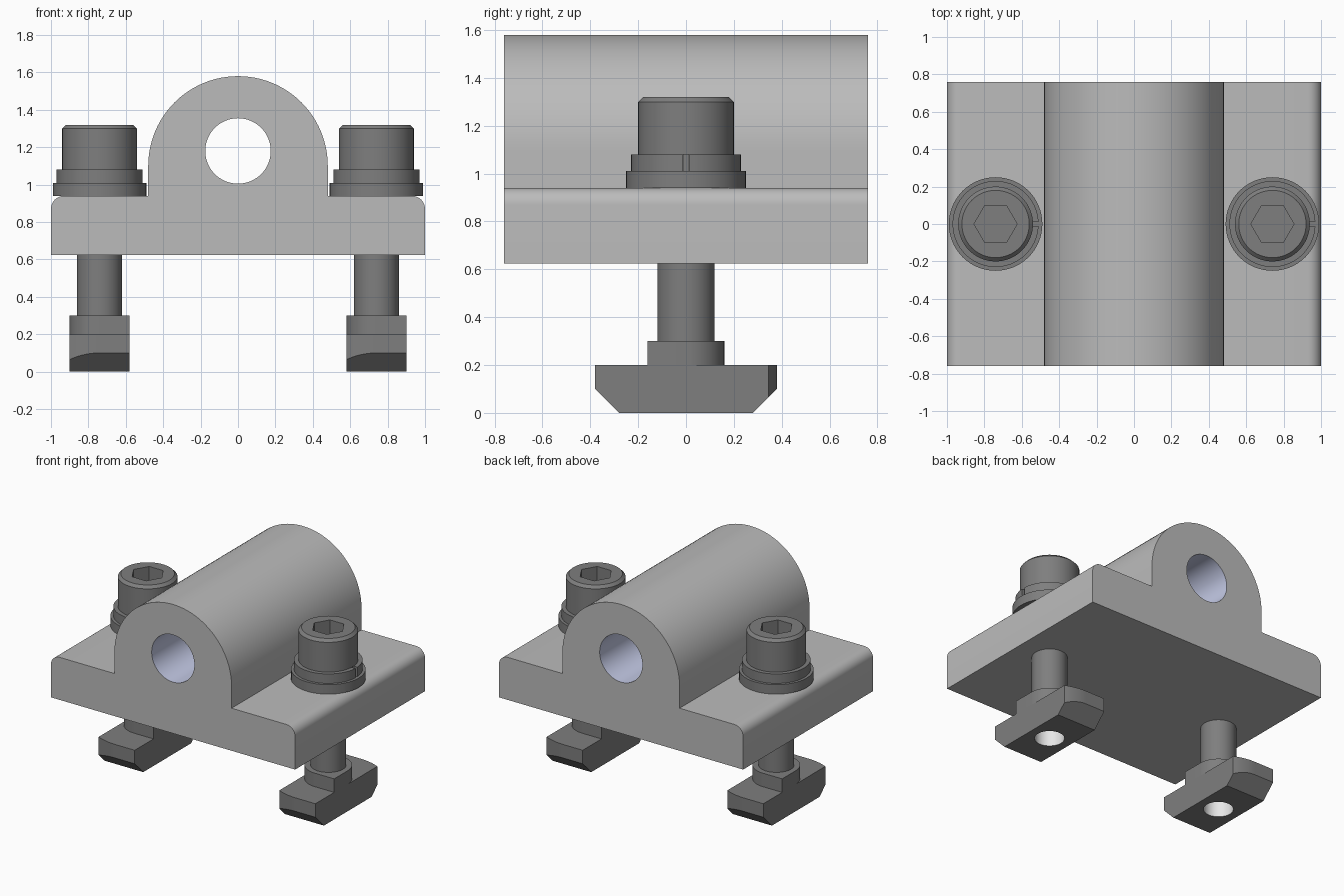
import bpy, bmesh, math
from mathutils import Vector

cube = bpy.data.objects.get("Cube")
if cube:
    bpy.data.objects.remove(cube, do_unlink=True)


def material(name, rgb):
    mat = bpy.data.materials.new(name)
    mat.use_nodes = True
    mat.diffuse_color = (*rgb, 1)
    mat.node_tree.nodes["Principled BSDF"].inputs["Base Color"].default_value = (*rgb, 1)
    return mat


LIGHT = material("light_grey", (0.5, 0.5, 0.5))
DARK = material("dark_grey", (0.21, 0.21, 0.21))
BORE = material("pale_lavender", (0.58, 0.62, 0.83))
THREAD = material("off_white", (0.8, 0.8, 0.8))


def arc(radius, start, end, steps, cx=0, cy=0):
    """Points on an arc, angles in degrees, both ends included."""
    angles = [math.radians(start + (end - start) * i / steps) for i in range(steps + 1)]
    return [(cx + radius * math.cos(a), cy + radius * math.sin(a)) for a in angles]


def ring(radius, sides=64, cx=0, cy=0):
    return arc(radius, 0, 360, sides, cx, cy)[:-1]


def prism(name, outline, lo, hi, mats, hole=None, axis="Z", x=0, chamfer=0, cut_planes=()):
    """Extrude an outline, with an optional hole that takes the last material."""
    bm = bmesh.new()

    def place(p, h, shrink=0):
        flat = Vector(p)
        flat -= flat.normalized() * shrink
        return bm.verts.new((flat.x, h, flat.y) if axis == "Y" else (flat.x, flat.y, h))

    def wall(levels, slot):
        rings = [[place(p, h, s) for p in points] for points, h, s in levels]
        for a, b in zip(rings, rings[1:]):
            for i in range(len(a)):
                j = (i + 1) % len(a)
                bm.faces.new((a[i], a[j], b[j], b[i])).material_index = slot
        return [[bm.edges.get((r[i - 1], r[i])) for i in range(len(r))]
                for r in (rings[0], rings[-1])]

    levels = [(outline, lo, 0), (outline, hi - chamfer, 0)]
    if chamfer:
        levels.append((outline, hi, chamfer))
    bottom, top = wall(levels, 0)
    if hole:
        inner_bottom, inner_top = wall([(hole, lo, 0), (hole, hi, 0)], len(mats) - 1)
        bottom += inner_bottom
        top += inner_top
    for edges in (bottom, top):
        bmesh.ops.triangle_fill(bm, edges=edges, use_beauty=True)

    # Slice off sloping ends and close them
    for point, normal in cut_planes:
        cut = bmesh.ops.bisect_plane(bm, geom=bm.verts[:] + bm.edges[:] + bm.faces[:],
                                     plane_co=point, plane_no=normal, clear_outer=True)
        edges = [e for e in cut["geom_cut"] if isinstance(e, bmesh.types.BMEdge)]
        bmesh.ops.triangle_fill(bm, edges=edges, use_beauty=True)
    bmesh.ops.recalc_face_normals(bm, faces=bm.faces[:])

    mesh = bpy.data.meshes.new(name)
    for mat in mats:
        mesh.materials.append(mat)
    bm.to_mesh(mesh)
    bm.free()
    obj = bpy.data.objects.new(name, mesh)
    obj.location.x = x
    bpy.context.collection.objects.link(obj)
    bpy.ops.object.select_all(action="DESELECT")
    obj.select_set(True)
    bpy.context.view_layer.objects.active = obj
    bpy.ops.object.shade_smooth_by_angle(angle=math.radians(25))
    return obj


# Bearing block: flanged base with an arched housing and a bore
BASE, DECK = 0.625, 0.94
half = [(1, BASE)] + arc(0.07, 0, 90, 8, 0.93, DECK - 0.07) + [(0.48, DECK)]
arch = arc(0.48, 0, 180, 48, 0, 1.1)
profile = half + arch + [(-u, v) for u, v in reversed(half)]
prism("bearing_block", profile, -0.76, 0.76, [LIGHT, BORE],
      hole=ring(0.175, 64, 0, 1.18), axis="Y")


def turning_outline(width, length):
    """Rectangle with two opposite corners rounded about the centre."""
    start = math.degrees(math.acos(width / length))
    side = [(width, -length)]
    if start > 0:
        side.append((width, length * math.sin(math.radians(start))))
    side += arc(length, start, 90, 14)[1 if start > 0 else 0:]
    return side + [(-u, -v) for u, v in side]


# Bolt, washers and hammer nut on each flange
for side, x in (("right", -0.74), ("left", 0.74)):
    prism(side + "_bolt_shank", ring(0.12), 0.3, 1.2, [DARK], x=x)
    prism(side + "_bolt_head", ring(0.2), 1.08, 1.32, [DARK],
          hole=ring(0.115, 6), x=x, chamfer=0.02)
    prism(side + "_flat_washer", ring(0.25), DECK, 1.01, [DARK], x=x)
    split = arc(0.23, 3, 357, 64) + arc(0.13, 355, 5, 64)
    prism(side + "_spring_washer", split, 1.01, 1.08, [DARK], x=x)

    prism(side + "_nut_collar", turning_outline(0.16, 0.16), 0.2, 0.3,
          [DARK, THREAD], hole=ring(0.1, 48), x=x)
    slopes = [((0, s * 0.38, 0.1), (0, s, -1)) for s in (-1, 1)]
    prism(side + "_nut_body", turning_outline(0.16, 0.38), 0, 0.2,
          [DARK, THREAD], hole=ring(0.1, 48), x=x, cut_planes=slopes)
